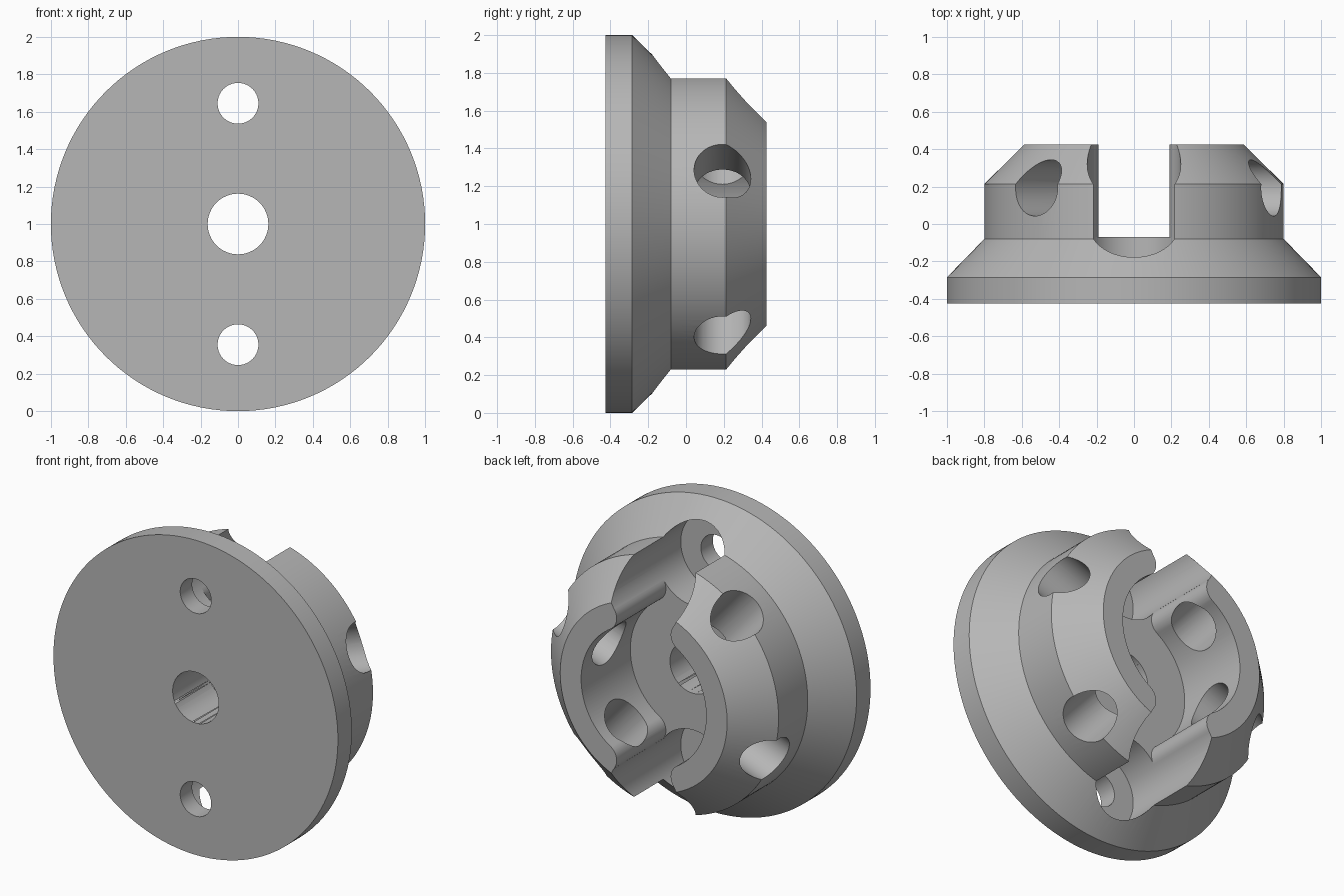
import bpy, bmesh
from math import sin, cos, pi, radians, atan2, hypot
from mathutils import Matrix, Vector

cube = bpy.data.objects.get("Cube")
if cube:
    bpy.data.objects.remove(cube)

CENTRE = Vector((0, 0, 1))
FRONT, BACK, FLOOR = -0.425, 0.425, -0.07
BORE_Z, BORE_R = 0.645, 0.25        # counterbore offset and radius
CAVITY_R = 0.44
LIP_X, LIP_Z, LIP_R = 0.282, 0.451, 0.092   # rounded lips of the slot

grey = bpy.data.materials.new("plain grey")
grey.use_nodes = True
colour = (0.47, 0.47, 0.47, 1)
grey.diffuse_color = colour
grey.node_tree.nodes["Principled BSDF"].inputs["Base Color"].default_value = colour


def make_object(name, bm):
    bmesh.ops.recalc_face_normals(bm, faces=bm.faces)
    mesh = bpy.data.meshes.new(name)
    bm.to_mesh(mesh)
    bm.free()
    obj = bpy.data.objects.new(name, mesh)
    bpy.context.collection.objects.link(obj)
    mesh.materials.append(grey)
    return obj


def rod(name, start, end, radius, segments=64):
    """Cylinder between two points given relative to the hub centre."""
    start, end = Vector(start) + CENTRE, Vector(end) + CENTRE
    axis = end - start
    bm = bmesh.new()
    bmesh.ops.create_cone(
        bm, cap_ends=True, segments=segments, radius1=radius, radius2=radius,
        depth=axis.length,
        matrix=Matrix.Translation((start + end) / 2)
        @ axis.to_track_quat("Z", "Y").to_matrix().to_4x4())
    return make_object(name, bm)


def arc(cx, cz, radius, a0, a1, steps):
    return [(cx + radius * cos(a0 + (a1 - a0) * i / steps),
             cz + radius * sin(a0 + (a1 - a0) * i / steps)) for i in range(steps + 1)]


# Flanged hub: a profile turned around the y axis
profile = [(0, FRONT), (1, FRONT), (1, -0.285), (0.8, -0.08),
           (0.8, 0.213), (0.587, BACK), (0, BACK)]
bm = bmesh.new()
verts = [bm.verts.new(CENTRE + Vector((r, y, 0))) for r, y in profile]
edges = [bm.edges.new(pair) for pair in zip(verts, verts[1:])]
bmesh.ops.spin(bm, geom=verts + edges, cent=CENTRE, axis=(0, 1, 0),
               angle=2 * pi, steps=128, use_merge=True)
bmesh.ops.remove_doubles(bm, verts=bm.verts, dist=0.0001)
hub = make_object("flanged_hub", bm)

# Cavity outline: one quarter from the side to the slot, then mirrored
join = atan2(LIP_Z, LIP_X)
to_bore = atan2(BORE_Z - LIP_Z, -LIP_X)
quarter = arc(0, 0, CAVITY_R, 0, join, 20)
quarter += arc(LIP_X, LIP_Z, LIP_R, join + pi, to_bore, 14)[1:]
upper = quarter + [(-x, z) for x, z in reversed(quarter)]
outline = upper + [(-x, -z) for x, z in upper[1:-1]]
bm = bmesh.new()
face = bm.faces.new([bm.verts.new(CENTRE + Vector((x, FLOOR, z))) for x, z in outline])
wall = bmesh.ops.extrude_face_region(bm, geom=[face])["geom"]
bmesh.ops.translate(bm, vec=(0, 1, 0),
                    verts=[v for v in wall if isinstance(v, bmesh.types.BMVert)])
cutters = [make_object("cavity_cutter", bm)]

# Centre bore, and a screw hole with counterbore above and below it
cutters.append(rod("centre_bore_cutter", (0, -1, 0), (0, 0.1, 0), 0.162))
for side in (1, -1):
    z = side * BORE_Z
    cutters.append(rod("counterbore_cutter", (0, -0.305, z), (0, 1, z), BORE_R, 80))
    cutters.append(rod("screw_hole_cutter", (0, -1, z), (0, 0, z), 0.109))

# Radial holes through the two curved walls
for degrees in (21, -48.5, 201, 131.5):
    a = radians(degrees)
    cutters.append(rod("radial_hole_cutter", (0.2 * cos(a), 0.193, 0.2 * sin(a)),
                       (1.2 * cos(a), 0.193, 1.2 * sin(a)), 0.15))

# Cut everything out of the hub
bpy.context.view_layer.objects.active = hub
for cutter in cutters:
    cutter.hide_render = True
    mod = hub.modifiers.new("cut", "BOOLEAN")
    mod.operation = "DIFFERENCE"
    mod.solver = "EXACT"
    mod.object = cutter
    bpy.ops.object.modifier_apply(modifier=mod.name)
for cutter in cutters:
    bpy.data.objects.remove(cutter)

for obj in bpy.context.selected_objects:
    obj.select_set(False)
hub.select_set(True)
bpy.ops.object.shade_smooth_by_angle(angle=radians(25))
